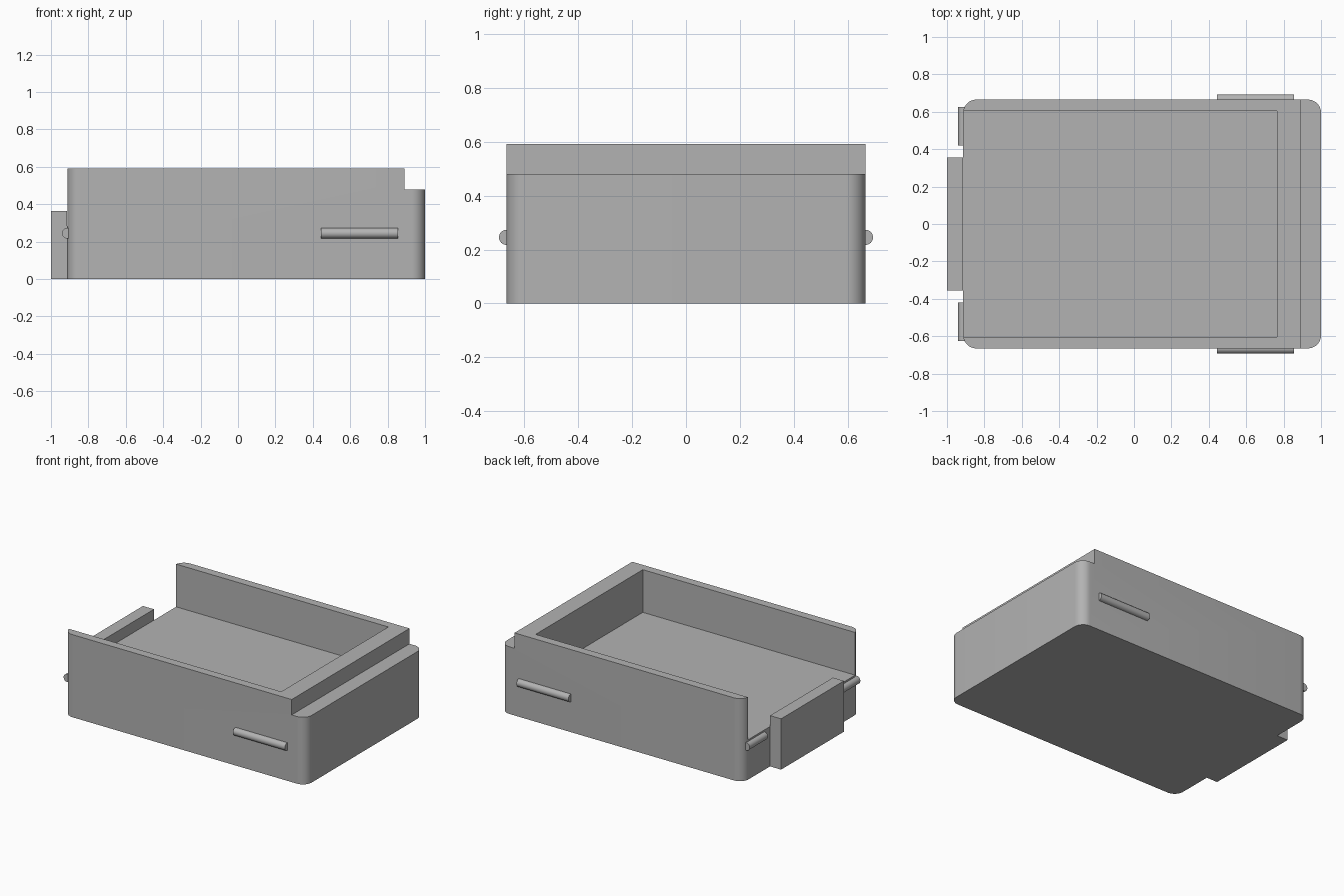
import bpy
import bmesh
import math
from mathutils import Matrix, Vector

if "Cube" in bpy.data.objects:
    bpy.data.objects.remove(bpy.data.objects["Cube"], do_unlink=True)

# Single plain grey
grey = bpy.data.materials.new("plain grey")
grey.use_nodes = True
colour = (0.45, 0.45, 0.45, 1)
grey.diffuse_color = colour
grey.node_tree.nodes["Principled BSDF"].inputs["Base Color"].default_value = colour

LEFT, RIGHT, SIDE = -0.913, 1.0, 0.665
HEIGHT, FLOOR, RADIUS = 0.59, 0.285, 0.07


def add_object(name, bm):
    bmesh.ops.recalc_face_normals(bm, faces=bm.faces)
    mesh = bpy.data.meshes.new(name)
    bm.to_mesh(mesh)
    bm.free()
    mesh.materials.append(grey)
    obj = bpy.data.objects.new(name, mesh)
    bpy.context.collection.objects.link(obj)
    return obj


def box(name, low, high, corner=0):
    """Box between two corners, with optional rounded upright edges."""
    low, high = Vector(low), Vector(high)
    bm = bmesh.new()
    bmesh.ops.create_cube(bm, size=1)
    bmesh.ops.scale(bm, vec=high - low, verts=bm.verts)
    bmesh.ops.translate(bm, vec=(low + high) / 2, verts=bm.verts)
    if corner:
        upright = [e for e in bm.edges
                   if abs(e.verts[0].co.z - e.verts[1].co.z) > 0.01]
        bmesh.ops.bevel(bm, geom=upright, offset=corner, segments=10,
                        profile=0.5, affect='EDGES')
    return add_object(name, bm)


def rod(name, centre, length, axis):
    bm = bmesh.new()
    bmesh.ops.create_cone(bm, cap_ends=True, segments=32, radius1=0.028,
                          radius2=0.028, depth=length)
    turn = Matrix.Rotation(math.pi / 2, 4, 'Y' if axis == 'X' else 'X')
    bm.transform(Matrix.Translation(centre) @ turn)
    return add_object(name, bm)


def activate(obj):
    bpy.ops.object.select_all(action='DESELECT')
    obj.select_set(True)
    bpy.context.view_layer.objects.active = obj


def combine(target, other, operation):
    mod = target.modifiers.new(operation.lower(), 'BOOLEAN')
    mod.operation = operation
    mod.solver = 'EXACT'
    mod.object = other
    activate(target)
    bpy.ops.object.modifier_apply(modifier=mod.name)
    bpy.data.objects.remove(other, do_unlink=True)


# Tray body: rounded block, open pocket at one end, step at the other
body = box("tray_body", (LEFT, -SIDE, 0), (RIGHT, SIDE, HEIGHT), RADIUS)
pocket = box("pocket_cutter", (-1.2, -0.605, FLOOR), (0.765, 0.605, 1))
combine(body, pocket, 'DIFFERENCE')
step = box("step_cutter", (0.89, -1, 0.48), (1.2, 1, 1))
combine(body, step, 'DIFFERENCE')

# End tab standing above the floor
tab = box("end_tab", (-1, -0.355, 0), (LEFT, 0.355, 0.363))
combine(body, tab, 'UNION')

# Round snap ridges on the long sides and beside the tab
ridges = []
for label, sign in (("front", -1), ("back", 1)):
    ridges.append(rod(label + "_side_ridge", (0.65, sign * SIDE, 0.245), 0.41, 'X'))
    ridges.append(rod(label + "_end_ridge", (LEFT, sign * 0.522, 0.245), 0.205, 'Y'))

for obj in [body] + ridges:
    activate(obj)
    bpy.ops.object.shade_smooth_by_angle(angle=math.radians(30))
